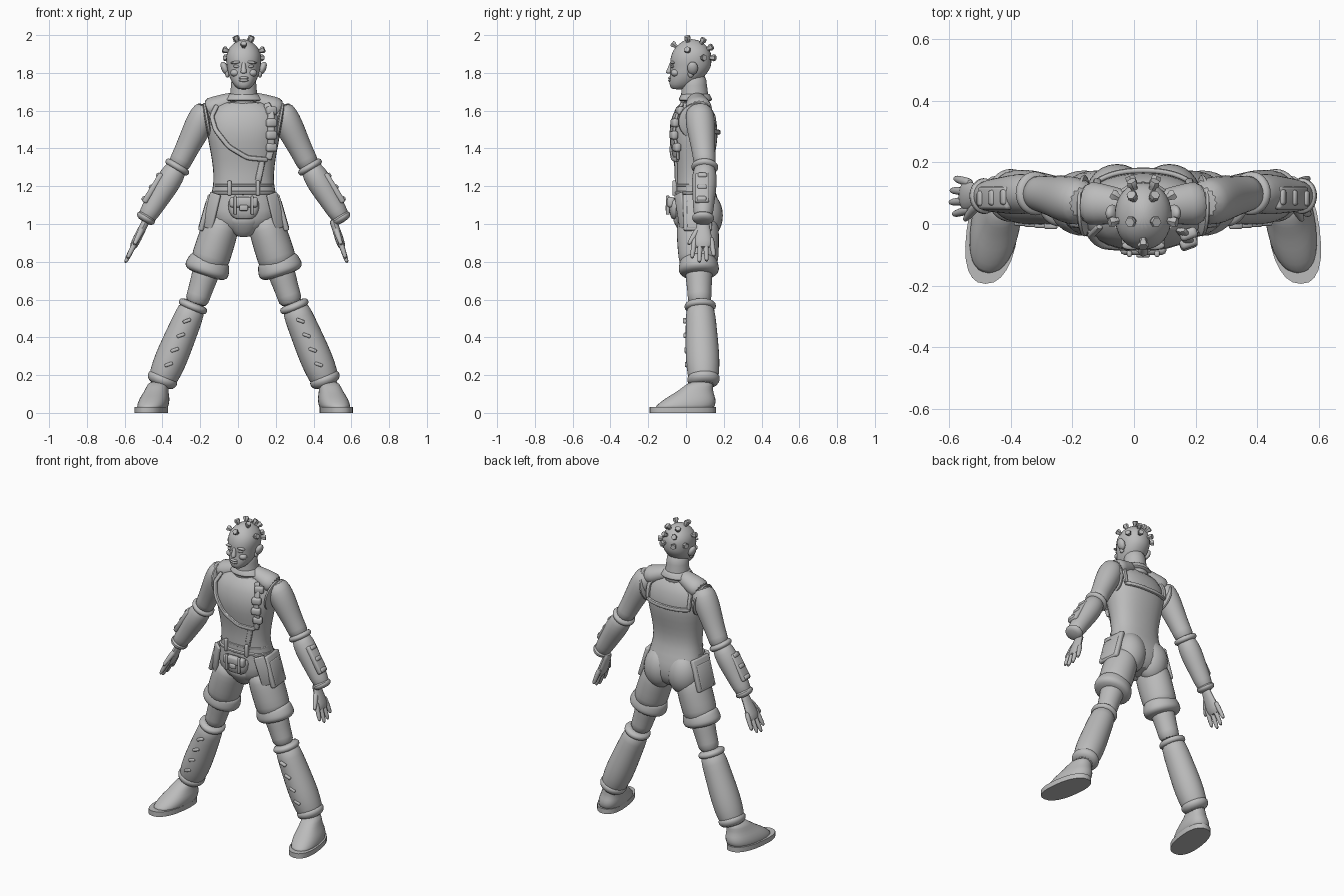
import bpy, bmesh
from math import cos, sin, pi, copysign, radians
from mathutils import Vector, Matrix

if "Cube" in bpy.data.objects:
    bpy.data.objects.remove(bpy.data.objects["Cube"])

CENTRE = .03       # body centre line
UP = Vector((0, 0, 1))
SIDES = ((1, "left_"), (-1, "right_"))
COLOUR = (.5, .5, .5, 1)
grey = bpy.data.materials.new("clay_grey")
grey.use_nodes = True
grey.diffuse_color = COLOUR
grey.node_tree.nodes["Principled BSDF"].inputs["Base Color"].default_value = COLOUR


def finish(name, bm, subdivide=0):
    bmesh.ops.recalc_face_normals(bm, faces=bm.faces)
    mesh = bpy.data.meshes.new(name)
    bm.to_mesh(mesh)
    bm.free()
    mesh.materials.append(grey)
    part = bpy.data.objects.new(name, mesh)
    bpy.context.collection.objects.link(part)
    if subdivide:
        smooth = part.modifiers.new("smooth", 'SUBSURF')
        smooth.levels = smooth.render_levels = subdivide
    bpy.ops.object.select_all(action='DESELECT')
    part.select_set(True)
    bpy.context.view_layer.objects.active = part
    bpy.ops.object.shade_smooth_by_angle(angle=radians(50))


def skin(name, rings, s=1, sides=16, axis=None, power=1, skew=0, subdivide=1, middle=CENTRE):
    """Skin elliptical rings (centre, width, depth) along a path; s mirrors."""
    bm = bmesh.new()
    loops = []
    for i, (centre, width, depth) in enumerate(rings):
        ahead, behind = rings[min(i + 1, len(rings) - 1)][0], rings[max(i - 1, 0)][0]
        tangent = axis or (ahead - behind).normalized()
        back = Vector((0, 1, .01))
        back = (back - tangent * back.dot(tangent)).normalized()
        across = tangent.cross(back)
        loop = []
        for k in range(sides):
            turn = 2 * pi * k / sides
            c, d = (copysign(abs(e) ** power, e) for e in (cos(turn), sin(turn)))
            p = centre + across * c * width + back * d * depth
            loop.append(bm.verts.new((middle + s * (p.x + skew * p.y), p.y, p.z)))
        loops.append(loop)
    for low, high in zip(loops, loops[1:]):
        for k in range(sides):
            j = (k + 1) % sides
            bm.faces.new((low[k], low[j], high[j], high[k]))
    bm.faces.new(loops[0])
    bm.faces.new(loops[-1])
    finish(name, bm, subdivide)


def tube(name, start, end, widths, s=1, depth=1, end_depth=None, span=(0, 1), **options):
    """Evenly spaced rings between two joints, or over a span of that line."""
    start, end = Vector(start), Vector(end)
    rings = []
    for i, width in enumerate(widths):
        f = i / (len(widths) - 1)
        ratio = depth + f * ((end_depth or depth) - depth)
        rings.append((start.lerp(end, span[0] + f * (span[1] - span[0])), width, width * ratio))
    skin(name, rings, s, **options)


def place(bm, name, at, s, tilt, turn=0):
    spin = Matrix.Rotation(s * turn, 4, 'Z') @ Matrix.Rotation(s * tilt, 4, 'Y')
    bm.transform(Matrix.Translation((CENTRE + s * at[0], at[1], at[2])) @ spin)
    finish(name, bm)


def block(name, at, size, s=1, tilt=0, turn=0):
    bm = bmesh.new()
    bmesh.ops.create_cube(bm, size=1)
    bmesh.ops.scale(bm, vec=size, verts=bm.verts)
    bmesh.ops.bevel(bm, geom=bm.edges[:], offset=min(size) / 3, segments=2, affect='EDGES', profile=.5)
    place(bm, name, at, s, tilt, turn)


def ball(name, at, size, s=1, tilt=0):
    bm = bmesh.new()
    bmesh.ops.create_uvsphere(bm, u_segments=24, v_segments=16, radius=1)
    bmesh.ops.scale(bm, vec=size, verts=bm.verts)
    place(bm, name, at, s, tilt)


# Torso: evenly spaced rings from crotch to collar
BOTTOM, STEP = .94, .09
WIDTHS = (.09, .2, .185, .16, .165, .18, .2, .2, .13)
DEPTHS = (.09, .13, .12, .1, .1, .12, .135, .12, .075)
torso = [(Vector((0, .06 if k < 3 else .04, BOTTOM + STEP * k)), w, d)
         for k, (w, d) in enumerate(zip(WIDTHS, DEPTHS))]
skin("torso", torso, axis=UP, power=.85)


def surface(x, z, side=-1):
    """Depth of the torso surface: front is -1, back is 1."""
    k = min(int((z - BOTTOM) / STEP), len(torso) - 2)
    f = (z - BOTTOM) / STEP - k
    width, depth = (torso[k][i] * (1 - f) + torso[k + 1][i] * f for i in (1, 2))
    return torso[k][0].y + side * depth * max(0, 1 - min(1, abs(x) / width) ** 2.4) ** .4


def strap(name, points, width=.014, side=-1, s=1):
    corners = [Vector(p) for p in points]
    path = [a.lerp(b, k / 4) for a, b in zip(corners, corners[1:]) for k in range(4)] + corners[-1:]
    rings = [(Vector((p.x, surface(p.x, p.y, side), p.y)), width, .01) for p in path]
    skin(name, rings, s, sides=8, power=.6)


# Neck and collar
tube("neck", (0, .05, 1.6), (0, .04, 1.8), (.09, .075, .068, .068))
tube("collar", (0, .05, 1.645), (0, .05, 1.695), (.1, .11, .095, .085, .07), depth=.8, end_depth=1)

# Head: evenly spaced rings from chin to crown
head_widths = (.03, .057, .074, .085, .09, .095, .095, .087, .064, .02)
head_depths = (.04, .07, .09, .1, .11, .112, .11, .1, .075, .03)
head_middles = (-.04, -.02, 0, .015, .025, .025, .028, .03, .03, .03)
skin("head", [(Vector((0, y, 1.71 + .03 * k)), w, d)
              for k, (y, w, d) in enumerate(zip(head_middles, head_widths, head_depths))], axis=UP, power=.93)
tube("nose", (0, -.075, 1.86), (0, -.092, 1.795), (.01, .012, .015, .021), axis=UP, sides=10)
for name, z in (("upper_lip", 1.773), ("lower_lip", 1.76)):
    ball(name, (0, -.083, z), (.025, .012, .008))
for s, side in SIDES:
    ball(side + "brow", (.038, -.07, 1.856), (.032, .014, .008), s, .12)
    ball(side + "eye", (.037, -.07, 1.834), (.018, .012, .008), s, -.1)
    ball(side + "cheek", (.045, -.056, 1.8), (.026, .024, .02), s)
    ball(side + "ear", (.1, .035, 1.825), (.019, .028, .036), s, .4)
    ball(side + "ear_lobe", (.086, .025, 1.795), (.012, .016, .02), s)

# Scalp studs: flared pegs pointing out of the skull
skull = Vector((0, .03, 1.88))
skull_size = Vector((.095, .11, .1))
directions = ((0, -5, 4), (2, -1, 5), (2, 3, 5), (5, -1, 2), (5, 3, 0), (2, 5, 0), (2, 5, 3))
for i, direction in enumerate(directions):
    out = Vector(direction).normalized()
    root = skull + out * skull_size
    for s, side in SIDES if out.x else SIDES[:1]:
        tube(f"{side}scalp_stud_{i}", root - out * .01, root + out * .025, (.012, .012, .019, .016), s,
             sides=6, subdivide=0)

# Joints of the limbs
shoulder, elbow, wrist = Vector((.2, .07, 1.6)), Vector((.34, .1, 1.32)), Vector((.53, .09, 1.01))
hip, knee, ankle = Vector((.1, .06, 1.05)), Vector((.22, .07, .68)), Vector((.45, .095, .13))

for s, side in SIDES:
    # Arm, sloping shoulder, armhole edge and bracer
    tube(side + "trapezius", (.03, .055, 1.665), shoulder, (.04, .05, .058, .065), s, depth=1.2)
    tube(side + "upper_arm", shoulder, elbow, (.06, .076, .076, .07, .064, .06, .06), s, depth=1.05,
         end_depth=1, span=(-.1, 1.1))
    tube(side + "forearm", elbow, wrist, (.05, .06, .055, .045, .03), s, span=(-.1, 1))
    tube(side + "armhole_edge", (.178, .06, 1.545), (.206, .06, 1.54), (.08, .104, .104, .08), s)
    tube(side + "bracer", elbow, wrist, (.05, .068, .067, .06, .055, .045), s)
    tube(side + "bracer_top_rim", elbow, wrist, (.06, .074, .073, .06), s, span=(0, .12))
    tube(side + "bracer_wrist_rim", elbow, wrist, (.04, .056, .054, .035), s, depth=1.1, span=(.87, 1))
    outward = Vector((.045, -.01, .025))
    block(side + "bracer_plate", elbow.lerp(wrist, .5) + outward, (.03, .075, .18), s, -.55)
    for k in range(3):
        at = elbow.lerp(wrist, .3 + k * .2) + outward
        block(f"{side}bracer_buckle_{k}", at, (.046, .05, .026), s, -.55)

    # Hand with spread fingers; the left one bends further in
    root = Vector((.5 if s > 0 else .48, .09, 1.03))
    tip = Vector((.58 if s > 0 else .6, .09, .79))
    hand = dict(middle=0, sides=8)
    tube(side + "palm", root, tip, (.024, .022, .024, .025, .02), s, depth=1.5, end_depth=2.5,
         span=(0, .68), **hand)
    for k, reach in enumerate((.9, 1, .97, .86)):
        spread = Vector((0, (k - 1.5) * .028, 0))
        tube(f"{side}finger_{k}", root.lerp(tip, .4) + spread, root.lerp(tip, reach) + spread * 1.4,
             (.015, .016, .014, .011), s, **hand)
    forward = Vector((0, -.04, 0))
    tube(side + "thumb", root.lerp(tip, .2) + forward / 2, root.lerp(tip, .6) + forward * 2,
         (.016, .018, .014, .01), s, **hand)

    # Shorts, cuff and bare knee
    tube(side + "shorts_leg", hip, knee, (.085, .1, .103, .104, .1), s, depth=1.2, end_depth=1, span=(0, .8))
    ball(side + "buttock", (.085, .1, 1.045), (.1, .095, .13), s)
    tube(side + "shorts_cuff", hip, knee, (.1, .112, .118, .122, .12, .09), s, depth=.9, span=(.61, .88))
    tube(side + "knee", hip, knee, (.075, .074, .068, .064, .064), s, span=(.7, 1.3))

    # Gaiter with rims and front toggles
    tube(side + "gaiter", knee, ankle, (.07, .078, .082, .086, .088, .083, .066), s, depth=1.04, span=(.18, 1))
    tube(side + "gaiter_rim", knee, ankle, (.07, .082, .082, .07), s, depth=1.05, span=(.17, .25))
    tube(side + "ankle_band", knee, ankle, (.07, .087, .082, .06), s, depth=1.05, span=(.86, .98))
    for k in range(4):
        shin = knee.lerp(ankle, .35 + k * .14)
        block(f"{side}gaiter_toggle_{k}", shin + Vector((0, -.083, 0)), (.045, .024, .018), s, .35)

    # Shoe and sole, toes turned out
    foot = dict(axis=UP, skew=-.13, power=.85)
    tube(side + "sole", (.487, -.018, 0), (.487, -.018, .032), (.084, .084), s, depth=2.1, subdivide=0,
         sides=24, **foot)
    tube(side + "shoe", (.485, -.02, .01), (.46, .085, .17), (.08, .082, .08, .066, .058, .05), s,
         depth=2.1, end_depth=1.2, **foot)

    # Hip pocket with raised panel, side flap, belt loop and shoulder strap
    block(side + "hip_pocket", (.195, .06, 1.06), (.028, .15, .2), s, -.28, .1)
    block(side + "hip_pocket_panel", (.207, .06, 1.05), (.018, .11, .15), s, -.28, .1)
    block(side + "hip_flap", (.17, -.025, 1.07), (.065, .018, .19), s, -.28, .6)
    block(side + "belt_loop", (.075, -.06, 1.19), (.022, .025, .08), s)
    block(side + "pouch_strap", (.045, -.097, 1.1), (.016, .02, .1), s)
    strap(side + "back_shoulder_strap", [(.12, 1.63), (.15, 1.58), (.15, 1.49)], side=1, s=s)

# Belts, pouch and front flap
for name, z, width in (("waist_belt", 1.15, .178), ("upper_belt", 1.19, .168)):
    tube(name, (0, .04, z), (0, .04, z + .03), (width - .02, width, width, width - .02), depth=.63, power=.85)
tube("belt_pouch", (0, -.055, 1.02), (0, -.055, 1.14), (.05, .08, .085, .08), depth=.42, power=.7)
block("pouch_flap", (0, -.08, 1.115), (.15, .04, .055))
block("pouch_buckle", (0, -.1, 1.085), (.045, .018, .03))
tube("front_flap", (0, -.03, 1.06), (0, .02, .93), (.09, .085, .07, .04), depth=.6)

# Chest and back harness
strap("chest_sash", [(-.14, 1.63), (-.17, 1.57), (-.15, 1.5), (-.08, 1.41), (.02, 1.35), (.13, 1.34)])
strap("ammo_strap", [(.12, 1.64), (.145, 1.58), (.145, 1.4), (.13, 1.34)], .02)
strap("hanging_strap", [(.1, 1.34), (.07, 1.2)], .018)
strap("back_strap", [(-.16, 1.49), (0, 1.485), (.16, 1.49)], side=1)
for k in range(4):
    z = 1.6 - k * .065
    block(f"ammo_pouch_{k}", (.147, surface(.147, z) - .003, z), (.058, .035, .045), turn=.35)
